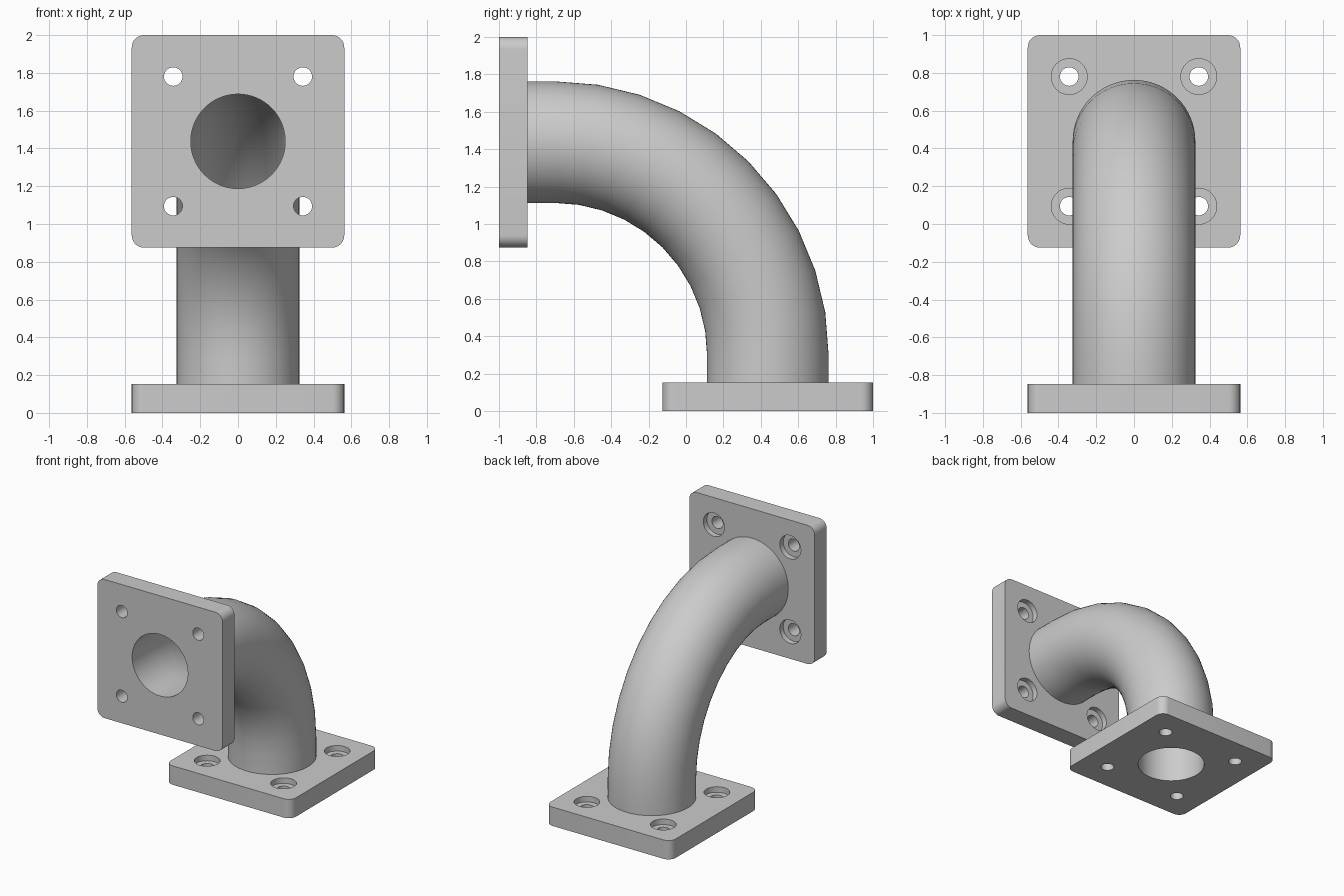
import bpy, bmesh
from math import sin, cos, pi, radians
from mathutils import Matrix, Vector

if "Cube" in bpy.data.objects:
    bpy.data.objects.remove(bpy.data.objects["Cube"])

AXIS = 0.4375          # y of the vertical end, and 1.4375 is z of the horizontal end
HALF = 0.5625          # half flange width
THICK = 0.153
OUTER, BORE = 0.325, 0.25
BOLT = 0.343           # bolt offset from flange centre


def mesh_object(name, bm):
    bmesh.ops.recalc_face_normals(bm, faces=bm.faces)
    mesh = bpy.data.meshes.new(name)
    bm.to_mesh(mesh)
    bm.free()
    ob = bpy.data.objects.new(name, mesh)
    bpy.context.collection.objects.link(ob)
    return ob


def activate(ob):
    bpy.ops.object.select_all(action='DESELECT')
    ob.select_set(True)
    bpy.context.view_layer.objects.active = ob


def smooth(ob):
    activate(ob)
    bpy.ops.object.shade_smooth_by_angle(angle=radians(30))


def cutter(x, y, r, z0, z1, n):
    bm = bmesh.new()
    bmesh.ops.create_cone(bm, cap_ends=True, segments=n, radius1=r, radius2=r, depth=z1 - z0,
                          matrix=Matrix.Translation((x, y, (z0 + z1) / 2)))
    ob = mesh_object("cutter", bm)
    ob.hide_render = True
    return ob


def make_flange(name):
    # square plate with rounded corners, mating face at z = 0
    r, bm = 0.065, bmesh.new()
    pts = []
    for k in range(4):
        c = Vector((cos(pi / 4 + k * pi / 2), sin(pi / 4 + k * pi / 2), 0)) * (HALF - r) * 2 ** 0.5
        for i in range(9):
            a = k * pi / 2 + i * pi / 16
            pts.append(c + Vector((cos(a), sin(a), 0)) * r)
    face = bm.faces.new([bm.verts.new(p) for p in pts])
    top = bmesh.ops.extrude_face_region(bm, geom=[face])['geom']
    bmesh.ops.translate(bm, vec=(0, 0, THICK), verts=[g for g in top if isinstance(g, bmesh.types.BMVert)])
    ob = mesh_object(name, bm)

    # bore, four bolt holes and their counterbores on the pipe side
    cutters = [cutter(0, 0, BORE, -0.1, 0.3, 64)]
    for sx in (-1, 1):
        for sy in (-1, 1):
            cutters.append(cutter(sx * BOLT, sy * BOLT, 0.049, -0.1, 0.3, 32))
            cutters.append(cutter(sx * BOLT, sy * BOLT, 0.095, THICK - 0.045, 0.3, 32))
    activate(ob)
    for c in cutters:
        mod = ob.modifiers.new("cut", 'BOOLEAN')
        mod.object, mod.operation, mod.solver = c, 'DIFFERENCE', 'EXACT'
        bpy.ops.object.modifier_apply(modifier=mod.name)
        bpy.data.objects.remove(c)
    smooth(ob)
    return ob


base = make_flange("base_flange")
base.location = (0, AXIS, 0)
front = make_flange("front_flange")
front.rotation_euler = (-pi / 2, 0, 0)
front.location = (0, -1, 1 + AXIS)

# elbow path: short straight, 90 degree arc in ten steps, short straight
R, cy, cz = 1.1375, -0.7, 0.3
path = [(AXIS, THICK, 0)]
path += [(cy + R * cos(a), cz + R * sin(a), a) for a in (radians(9 * i) for i in range(11))]
path += [(-1 + THICK, 1 + AXIS, pi / 2)]


# hollow pipe: outer wall and inner bore swept along the path
bm = bmesh.new()
N = 64
for radius, inside in ((OUTER, False), (BORE, True)):
    rings = []
    for y, z, a in path:
        rings.append([bm.verts.new((radius * cos(t), y + radius * sin(t) * cos(a), z + radius * sin(t) * sin(a)))
                      for t in (2 * pi * j / N for j in range(N))])
    for p, q in zip(rings, rings[1:]):
        for j in range(N):
            k = (j + 1) % N
            quad = [p[j], p[k], q[k], q[j]]
            bm.faces.new(quad[::-1] if inside else quad)
    if inside:
        for o, i in ((outer_rings[0], rings[0]), (outer_rings[-1], rings[-1])):
            for j in range(N):
                k = (j + 1) % N
                bm.faces.new([o[j], i[j], i[k], o[k]])
    outer_rings = rings
smooth(mesh_object("elbow_pipe", bm))
